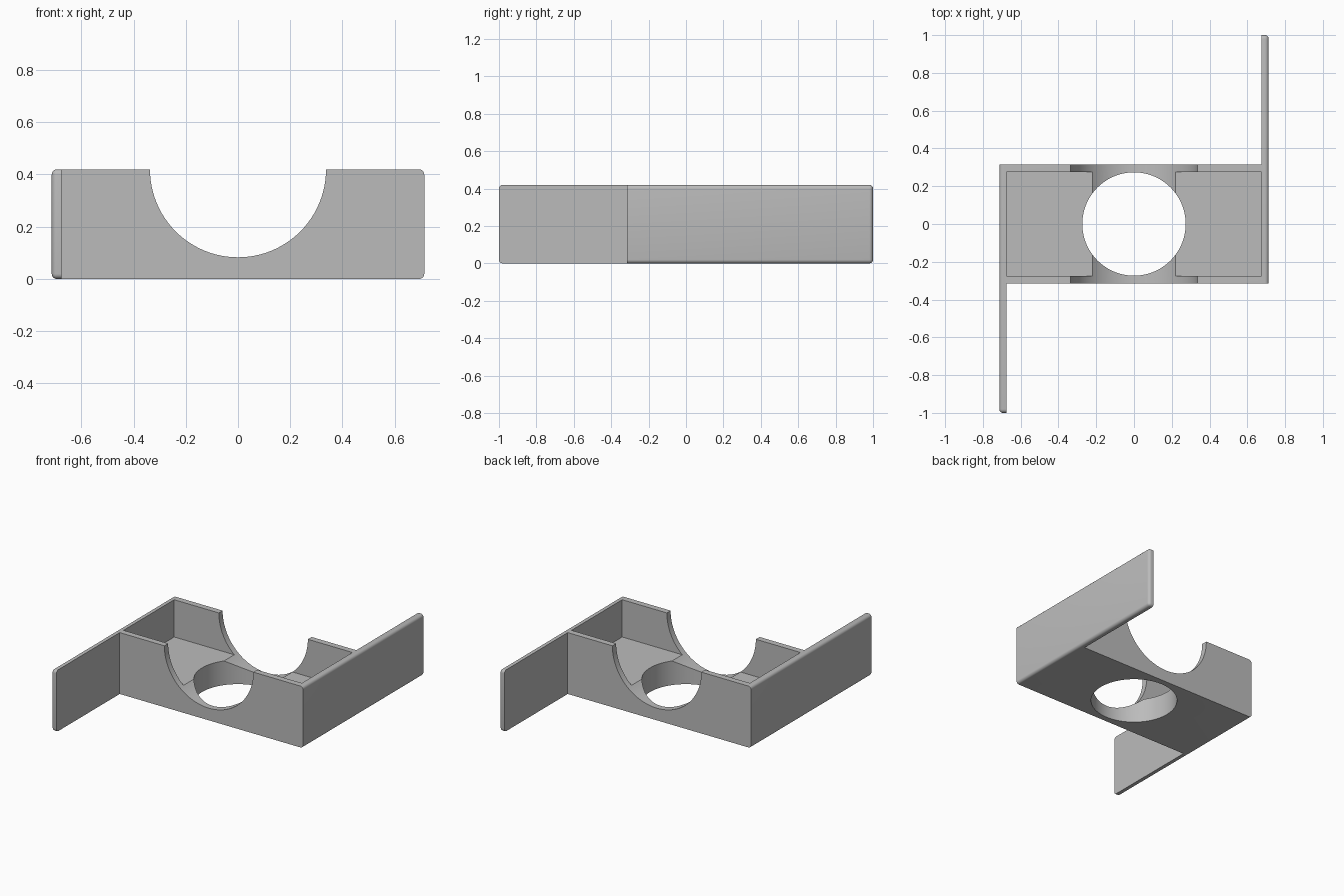
import bpy
import bmesh
import math

cube = bpy.data.objects.get("Cube")
if cube:
    bpy.data.objects.remove(cube, do_unlink=True)

HX, IX = 0.713, 0.675        # outer and inner side wall
HY, IY = 0.315, 0.274        # outer and inner end wall
H, FLOOR = 0.42, 0.165       # height and pocket floor
ROUND = 0.02

grey = bpy.data.materials.new("plain grey")
grey.use_nodes = True
grey.diffuse_color = (0.5, 0.5, 0.5, 1)
grey.node_tree.nodes["Principled BSDF"].inputs["Base Color"].default_value = (0.5, 0.5, 0.5, 1)

# Plan outline: a block with two long side plates, extruded upward
half = [(HX, -HY), (HX, 1), (IX, 1), (IX, HY)]
outline = half + [(-x, -y) for x, y in half]
bm = bmesh.new()
base = bm.faces.new([bm.verts.new((x, y, 0)) for x, y in outline])
top = bmesh.ops.extrude_face_region(bm, geom=[base])["geom"]
bmesh.ops.translate(bm, vec=(0, 0, H), verts=[v for v in top if isinstance(v, bmesh.types.BMVert)])
bmesh.ops.recalc_face_normals(bm, faces=bm.faces[:])


# Round the outer rim and the free end of each side plate
def is_rounded(edge):
    a, b = (v.co for v in edge.verts)
    outer = all(abs(abs(p.x) - HX) < 1e-4 for p in (a, b)) and a.x * b.x > 0
    end = all(abs(abs(p.y) - 1) < 1e-4 for p in (a, b))
    along_y = abs(a.y - b.y) > 0.5
    along_x = abs(a.x - b.x) > 0.01
    return (outer and (along_y or end)) or (end and along_x)


bmesh.ops.bevel(bm, geom=[e for e in bm.edges if is_rounded(e)], offset=ROUND,
                offset_type='OFFSET', segments=5, profile=0.5, affect='EDGES')
mesh = bpy.data.meshes.new("bracket_body")
bm.to_mesh(mesh)
bm.free()
mesh.materials.append(grey)
body = bpy.data.objects.new("bracket_body", mesh)
bpy.context.collection.objects.link(body)


def cut(cutter, name):
    cutter.name = name
    cutter.hide_render = True
    cutter.data.materials.append(grey)
    mod = body.modifiers.new(name, 'BOOLEAN')
    mod.operation = 'DIFFERENCE'
    mod.solver = 'EXACT'
    mod.object = cutter
    bpy.ops.object.select_all(action='DESELECT')
    body.select_set(True)
    bpy.context.view_layer.objects.active = body
    bpy.ops.object.modifier_apply(modifier=name)
    bpy.data.objects.remove(cutter, do_unlink=True)


# Open pocket
bpy.ops.mesh.primitive_cube_add(size=1, location=(0, 0, FLOOR + 0.5))
pocket = bpy.context.object
pocket.scale = (2 * IX, 2 * IY, 1)
bpy.context.view_layer.update()
cut(pocket, "pocket_cutter")

# Round cradle running front to back
bpy.ops.mesh.primitive_cylinder_add(vertices=96, radius=0.337, depth=1,
                                    location=(0, 0, H), rotation=(math.pi / 2, 0, 0))
cut(bpy.context.object, "cradle_cutter")

# Round hole through the floor
bpy.ops.mesh.primitive_cylinder_add(vertices=96, radius=0.2735, depth=2, location=(0, 0, 0))
cut(bpy.context.object, "floor_hole_cutter")

bpy.ops.object.shade_smooth_by_angle(angle=math.radians(30))
